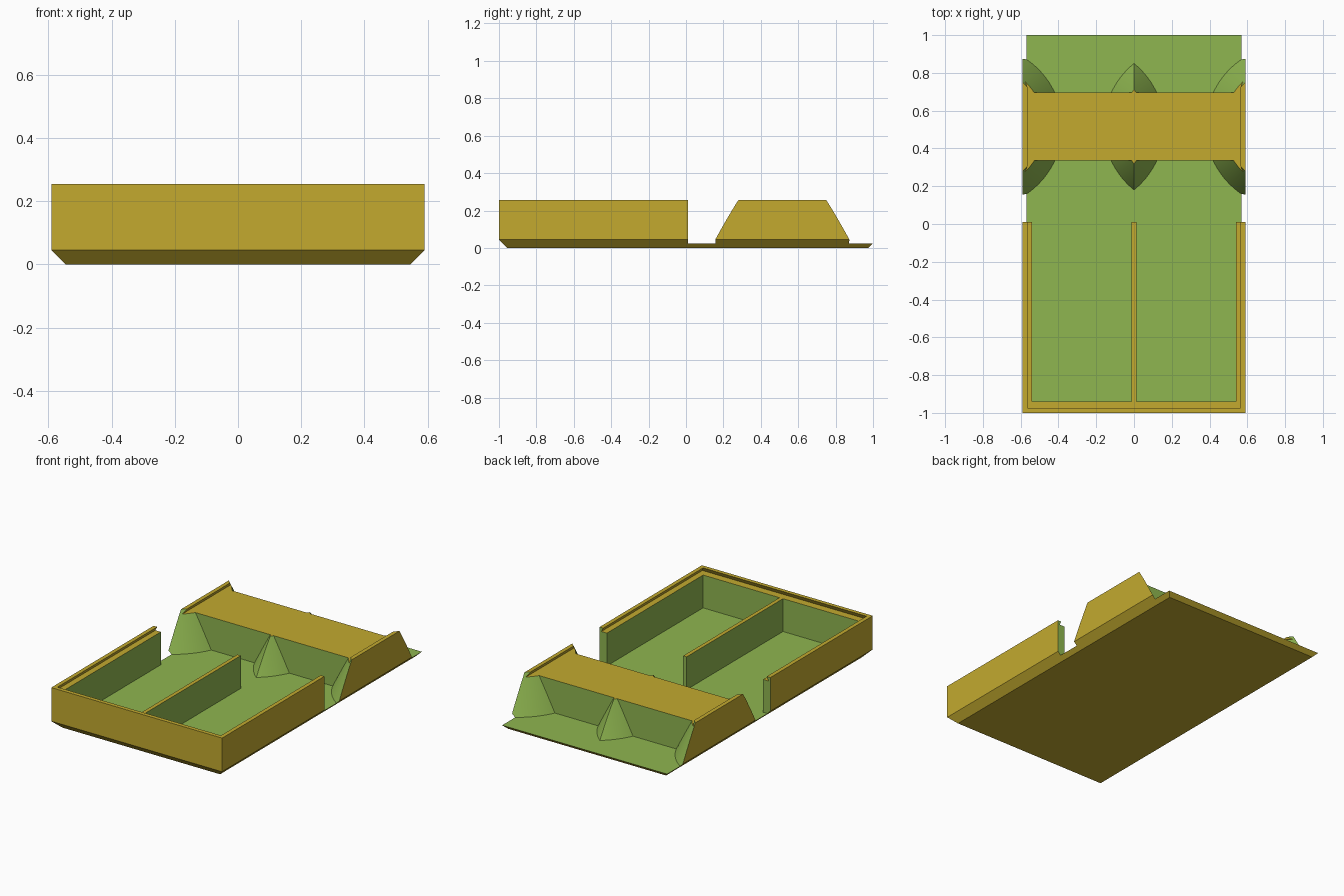
import bpy, bmesh, math

if "Cube" in bpy.data.objects:
    bpy.data.objects.remove(bpy.data.objects["Cube"])


def make_mat(name, rgb):
    m = bpy.data.materials.new(name)
    lin = [((c / 255 + 0.055) / 1.055) ** 2.4 for c in rgb]
    m.diffuse_color = (*lin, 1)
    m.use_nodes = True
    m.node_tree.nodes["Principled BSDF"].inputs["Base Color"].default_value = m.diffuse_color
    return m


GOLD = make_mat("gold", (195, 170, 47))
GREEN = make_mat("green", (143, 182, 80))

FLOOR, LEDGE, TOP = 0.025, 0.23, 0.255   # key heights
Y_MID = 0.515                            # middle of the bridge


def add_object(name, bm):
    bmesh.ops.recalc_face_normals(bm, faces=bm.faces)
    me = bpy.data.meshes.new(name)
    bm.to_mesh(me)
    bm.free()
    ob = bpy.data.objects.new(name, me)
    bpy.context.collection.objects.link(ob)
    return ob


def loft(name, rings):
    """Solid through rectangles given as (x0, x1, y0, y1, z)."""
    bm = bmesh.new()
    loops = [[bm.verts.new(p) for p in
              ((x0, y0, z), (x1, y0, z), (x1, y1, z), (x0, y1, z))]
             for x0, x1, y0, y1, z in rings]
    for a, b in zip(loops, loops[1:]):
        for i in range(4):
            j = (i + 1) % 4
            bm.faces.new((a[i], a[j], b[j], b[i]))
    bm.faces.new(loops[0][::-1])
    bm.faces.new(loops[-1])
    return add_object(name, bm)


def box(name, x0, x1, y0, y1, z0, z1):
    return loft(name, [(x0, x1, y0, y1, z0), (x0, x1, y0, y1, z1)])


def cone(name, x, z1):
    """Upright tapering cone standing on the floor, cut flat at z1."""
    r0 = 0.43
    r1 = r0 - (z1 - FLOOR) * 0.468
    bm = bmesh.new()
    bmesh.ops.create_cone(bm, cap_ends=True, segments=128,
                          radius1=r0, radius2=r1, depth=z1 - FLOOR)
    bmesh.ops.translate(bm, verts=bm.verts, vec=(x, Y_MID, (z1 + FLOOR) / 2))
    return add_object(name, bm)


def boolean(ob, cutter, op):
    mod = ob.modifiers.new("cut", 'BOOLEAN')
    mod.operation = op
    mod.solver = 'EXACT'
    mod.object = cutter
    bpy.context.view_layer.objects.active = ob
    bpy.ops.object.modifier_apply(modifier=mod.name)
    bpy.data.objects.remove(cutter, do_unlink=True)


def lid_groove():
    """Dovetail channel that leaves an undercut lip around the rim."""
    return loft("groove_cutter", [(-0.578, 0.578, -0.988, 1.3, LEDGE),
                                  (-0.562, 0.562, -0.972, 1.3, TOP + 0.005)])


def outer_body(name, y1):
    """Chamfered outer shape above the floor plate."""
    return loft(name, [(-0.57, 0.57, -0.98, y1, FLOOR),
                       (-0.59, 0.59, -1.0, y1, 0.045),
                       (-0.59, 0.59, -1.0, y1, TOP)])


def paint(ob, smooth=False):
    """Gold outside, rim and tops; green inside."""
    me = ob.data
    me.materials.clear()
    me.materials.append(GREEN)
    me.materials.append(GOLD)
    for p in me.polygons:
        n, c = p.normal, p.center
        gold = (n.z < -0.3
                or (abs(n.x) > 0.9 and abs(c.x) > 0.585)
                or (n.y < -0.9 and c.y < -0.98)
                or (n.z > 0.9 and c.z > 0.2))
        p.material_index = 1 if gold else 0
    if smooth:
        bpy.ops.object.select_all(action='DESELECT')
        ob.select_set(True)
        bpy.context.view_layer.objects.active = ob
        bpy.ops.object.shade_smooth_by_angle(angle=math.radians(20))


# Floor plate with chamfered underside
floor = loft("floor_plate", [(-0.545, 0.545, -0.955, 0.975, 0),
                             (-0.57, 0.57, -0.98, 1.0, FLOOR)])
paint(floor)

# Front tray: outer walls and divider around two open cells
tray = outer_body("tray_walls", 0.01)
for s in (-1, 1):
    a, b = sorted((s * 0.012, s * 0.54))
    boolean(tray, box("cell_cutter", a, b, -0.94, 0.2, -0.1, 0.4), 'DIFFERENCE')
boolean(tray, lid_groove(), 'DIFFERENCE')
paint(tray)

# Bridge block between the side supports
bridge = box("bridge_block", -0.54, 0.54, 0.335, 0.695, FLOOR, LEDGE)
paint(bridge)

# Side supports: curved buttresses carrying the rim
for s, label in ((-1, "left"), (1, "right")):
    side = cone(label + "_buttress", s * 0.81, TOP)
    boolean(side, outer_body("body_cutter", 1.2), 'INTERSECT')
    boolean(side, lid_groove(), 'DIFFERENCE')
    paint(side, smooth=True)

# Centre support: pointed lens where two cones overlap
centre = cone("centre_buttress", -0.27, LEDGE)
boolean(centre, cone("cone_cutter", 0.27, LEDGE), 'INTERSECT')
paint(centre, smooth=True)
